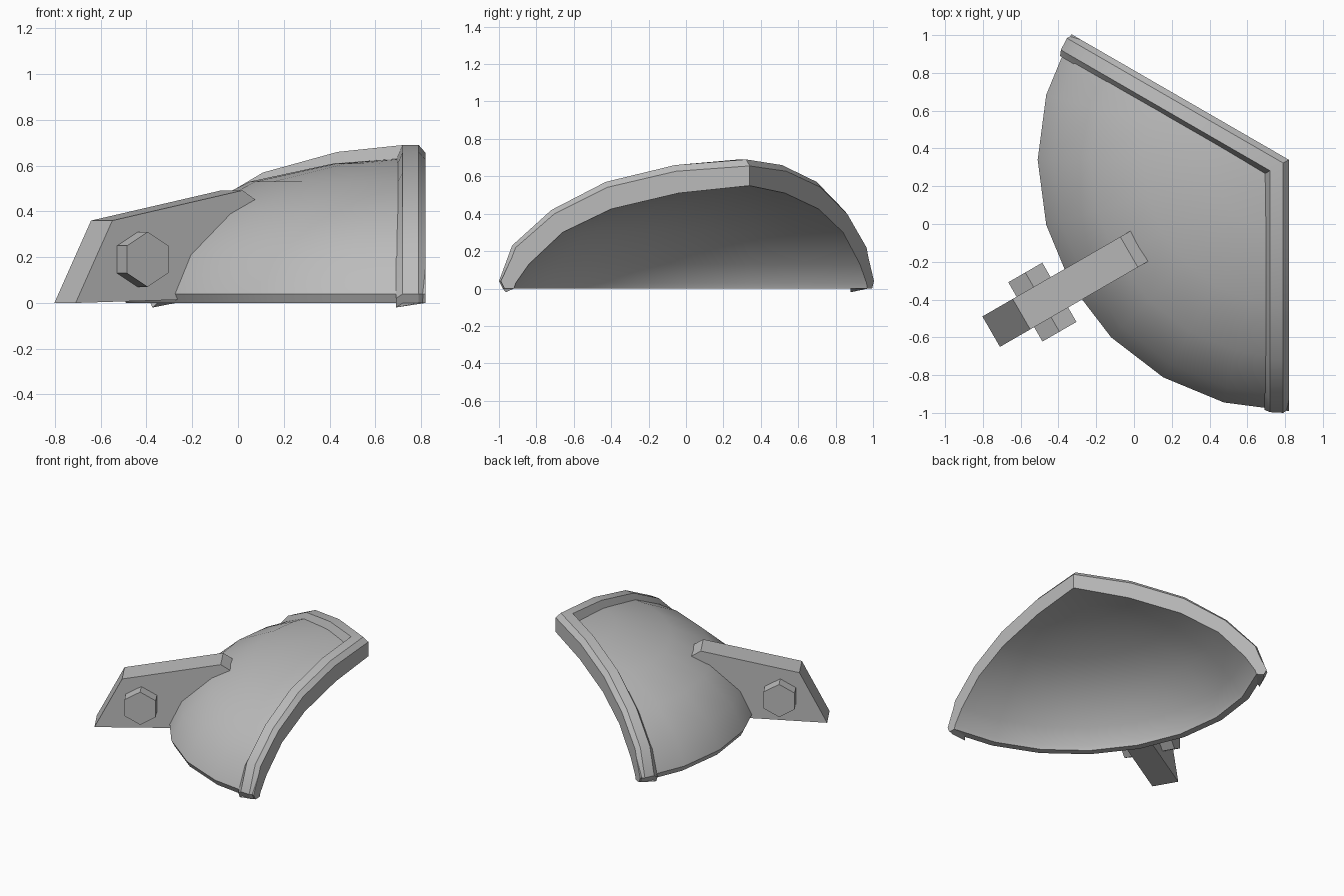
import bpy, bmesh, math
from mathutils import Vector, Matrix

cube = bpy.data.objects.get("Cube")
if cube:
    bpy.data.objects.remove(cube)

grey = bpy.data.materials.new("plain grey")
grey.use_nodes = True
grey.diffuse_color = (0.5, 0.5, 0.5, 1)
grey.node_tree.nodes["Principled BSDF"].inputs["Base Color"].default_value = (0.5, 0.5, 0.5, 1)

CORNER = Vector((0.82, 0.34, 0))       # peak corner, seen from above
AXIS = math.radians(210)               # symmetry direction of the shell

# Profiles as (distance from peak, height)
DOME = [(0, .64), (.4, .61), (.77, .53), (1.05, .39), (1.25, .21), (1.33, .04), (1.31, 0)]
RIM = [(0, .69), (.4, .66), (.77, .57), (1.06, .42), (1.27, .23), (1.34, .04), (1.32, 0)]
INNER = [(0, .55), (.38, .51), (.74, .425), (1.0, .3), (1.18, .13), (1.25, .03), (1.26, 0)]


def heading(a):
    return Vector((math.cos(a), math.sin(a), 0))


def loft(name, sections, smooth=None):
    """Skin a row of closed sections and cap both ends."""
    bm = bmesh.new()
    rows = [[bm.verts.new(p) for p in sec] for sec in sections]
    n = len(rows[0])
    for r0, r1 in zip(rows, rows[1:]):
        for i in range(n):
            j = (i + 1) % n
            bm.faces.new((r0[i], r0[j], r1[j], r1[i]))
    bm.faces.new(rows[0])
    bm.faces.new(rows[-1])
    bmesh.ops.remove_doubles(bm, verts=bm.verts, dist=1e-5)
    bmesh.ops.recalc_face_normals(bm, faces=bm.faces)
    mesh = bpy.data.meshes.new(name)
    bm.to_mesh(mesh)
    bm.free()
    mesh.materials.append(grey)
    obj = bpy.data.objects.new(name, mesh)
    bpy.context.collection.objects.link(obj)
    if smooth:
        bpy.ops.object.select_all(action='DESELECT')
        obj.select_set(True)
        bpy.context.view_layer.objects.active = obj
        bpy.ops.object.shade_smooth_by_angle(angle=math.radians(smooth))
    return obj


# Hollow dome: a third of a turn in eight steps
loop = DOME + INNER[::-1]
loft("shell", [[CORNER + heading(math.radians(a)) * r + Vector((0, 0, z)) for r, z in loop]
               for a in range(150, 271, 15)], 35)


# Raised rim along the two straight edges, mitred at the peak
def rim_section(side, k):
    edge = heading(AXIS + side * math.radians(60))
    inward = heading(AXIS - side * math.radians(30))

    def point(profile, depth, scale=1.0, zscale=1.0, lift=0.0):
        r, z = profile[k]
        s = math.sqrt(max(r * r - depth * depth, 0)) * scale
        s = max(s, depth * math.tan(math.radians(30)))
        return CORNER + edge * s + inward * depth + Vector((0, 0, z * zscale + lift))

    return [point(RIM, 0, .985, .95), point(RIM, .03), point(RIM, .1),
            point(DOME, .13, lift=-.02), point(INNER, .1, lift=.03), point(INNER, 0)]


loft("rim", [rim_section(1, k) for k in range(6, -1, -1)] +
     [rim_section(-1, k) for k in range(1, 7)], 32)

# Bracket plate standing on the symmetry axis
along = heading(AXIS + math.pi)
across = heading(AXIS + math.pi / 2)
tail = CORNER + heading(AXIS) * 1.82
plate = [(0, 0), (.185, .36), (.843, .492), (.924, .44), (.85, .37), (.62, .16), (.55, .015)]
loft("bracket", [[tail + along * d + across * w + Vector((0, 0, z)) for d, z in plate]
                 for w in (-.093, .093)])

# Hexagonal bolt through the bracket
hub = CORNER + heading(AXIS) * 1.507 + Vector((0, 0, .19))
hexagon = [math.radians(30 + 60 * i) for i in range(6)]
loft("bolt", [[hub + across * w + along * (.12 * math.cos(a)) + Vector((0, 0, .12 * math.sin(a)))
               for a in hexagon] for w in (-.181, .181)])
